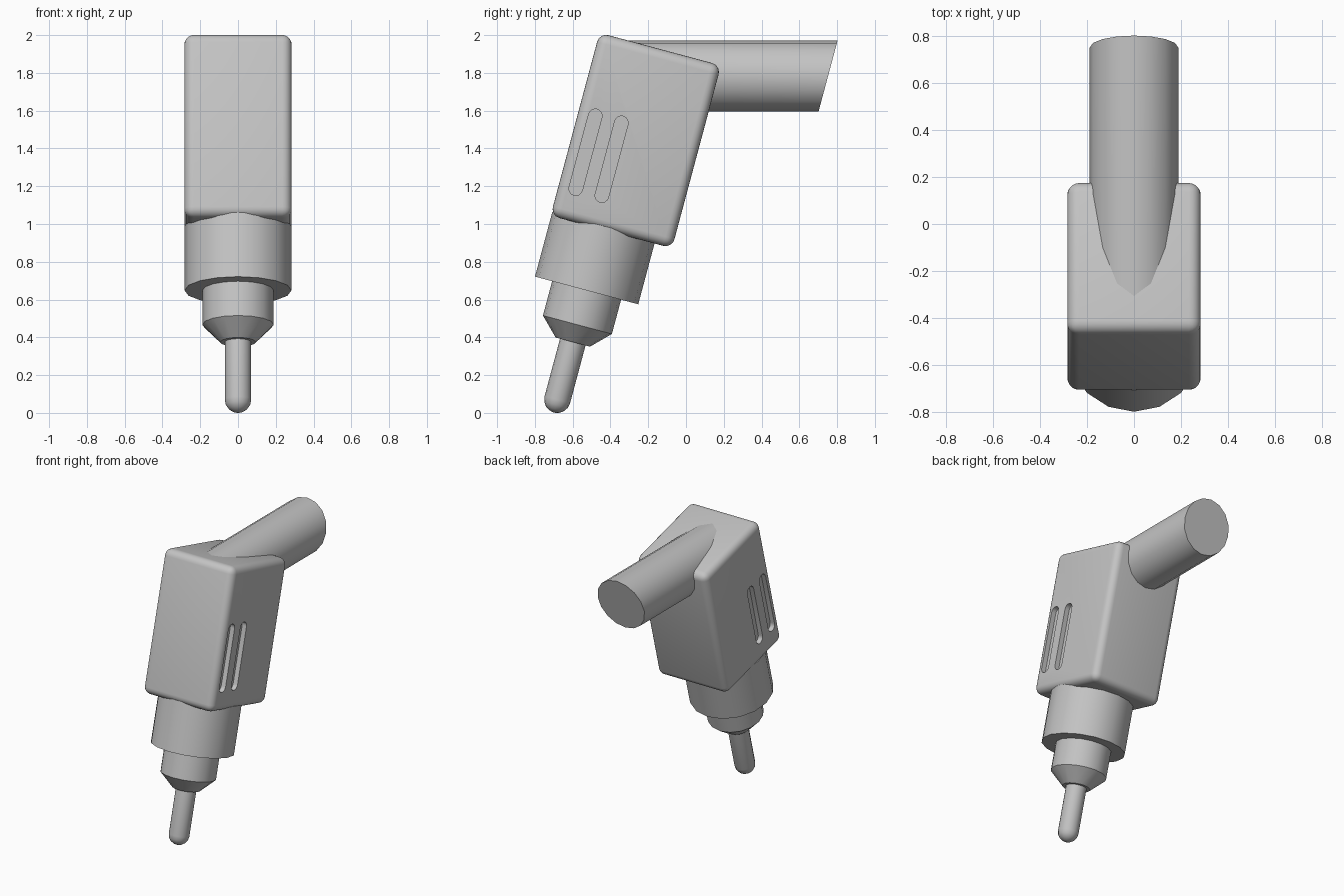
import bpy, bmesh, math
from mathutils import Matrix

cube = bpy.data.objects.get("Cube")
if cube:
    bpy.data.objects.remove(cube, do_unlink=True)

TILT = math.radians(15)
LEAN = Matrix.Rotation(-TILT, 4, 'X')   # the whole tool leans forward
SIDES = 16
AXIS = -0.676                           # nozzle axis in leaning coordinates

grey = bpy.data.materials.new("plain_grey")
grey.use_nodes = True
GREY = (0.55, 0.55, 0.55, 1)
grey.diffuse_color = GREY
grey.node_tree.nodes["Principled BSDF"].inputs["Base Color"].default_value = GREY


def make(name, bm, matrix=LEAN):
    bmesh.ops.recalc_face_normals(bm, faces=bm.faces)
    bm.transform(matrix)
    mesh = bpy.data.meshes.new(name)
    bm.to_mesh(mesh)
    bm.free()
    mesh.materials.append(grey)
    ob = bpy.data.objects.new(name, mesh)
    bpy.context.collection.objects.link(ob)
    return ob


def smooth(ob):
    bpy.ops.object.select_all(action='DESELECT')
    ob.select_set(True)
    bpy.context.view_layer.objects.active = ob
    bpy.ops.object.shade_smooth_by_angle(angle=math.radians(32))


def turned(name, profile):
    """Closed solid of rings (radius, height) about the nozzle axis."""
    bm = bmesh.new()
    rings = []
    for r, h in profile:
        rings.append([bm.verts.new((r * math.cos(a), AXIS + r * math.sin(a), h))
                      for a in (math.tau * i / SIDES for i in range(SIDES))])
    for lo, hi in zip(rings, rings[1:]):
        for i in range(SIDES):
            j = (i + 1) % SIDES
            bm.faces.new((lo[i], lo[j], hi[j], hi[i]))
    bm.faces.new(rings[0])
    bm.faces.new(rings[-1])
    smooth(make(name, bm))


# Housing: box with every edge rounded except the front and side bottom edges
HALF, FRONT, BACK, LOW, HIGH = 0.284, -0.963, -0.297, 0.823, 1.825
bm = bmesh.new()
bmesh.ops.create_cube(bm, size=1)
for v in bm.verts:
    v.co = (math.copysign(HALF, v.co.x), BACK if v.co.y > 0 else FRONT,
            HIGH if v.co.z > 0 else LOW)


def rounded(edge):
    on_bottom = all(v.co.z == LOW for v in edge.verts)
    on_back = all(v.co.y == BACK for v in edge.verts)
    return on_back or not on_bottom


bmesh.ops.bevel(bm, geom=[e for e in bm.edges if rounded(e)], offset=0.05,
                segments=5, profile=0.5, affect='EDGES', clamp_overlap=True)
housing = make("housing", bm)

# Vent slots: two round-ended grooves on each side
DEPTH, SLOT_R, SLOT_LOW, SLOT_HIGH = 0.035, 0.036, 0.995, 1.395
bm = bmesh.new()
for side in (-1, 1):
    for s in (-0.871, -0.728):
        outline = []
        for k in range(18):
            a = math.pi * (k if k < 9 else k - 1) / 8
            centre = SLOT_HIGH if k < 9 else SLOT_LOW
            outline.append(bm.verts.new((side * (HALF - DEPTH),
                                         s + SLOT_R * math.cos(a),
                                         centre + SLOT_R * math.sin(a))))
        face = bm.faces.new(outline)
        extruded = bmesh.ops.extrude_face_region(bm, geom=[face], use_keep_orig=True)
        moved = [g for g in extruded["geom"] if isinstance(g, bmesh.types.BMVert)]
        bmesh.ops.translate(bm, verts=moved, vec=(side * 0.1, 0, 0))
cutter = make("slot_cutter", bm)
cutter.hide_render = True
cut = housing.modifiers.new("slots", 'BOOLEAN')
cut.operation, cut.solver, cut.object = 'DIFFERENCE', 'EXACT', cutter
bpy.context.view_layer.objects.active = housing
bpy.ops.object.modifier_apply(modifier=cut.name)
bpy.data.objects.remove(cutter, do_unlink=True)
smooth(housing)

# Nozzle: collar, stepped neck with a cone, and a round-tipped pin
turned("collar", [(0.283, 0.49), (0.283, LOW + 0.02)])
turned("neck", [(0.094, 0.207), (0.189, 0.302), (0.189, 0.55)])
PIN_R, PIN_END = 0.07, -0.109
dome = [(PIN_R * math.sin(a), PIN_END - PIN_R * math.cos(a))
        for a in (math.radians(d) for d in (5, 23, 45, 67, 90))]
turned("pin", dome + [(PIN_R, 0.26)])

# Handle: level round bar whose ends are sheared parallel to the housing
START, END, HEIGHT, BAR_R = -0.45, 0.752, 1.783, 0.1885
bm = bmesh.new()
bmesh.ops.create_cone(bm, cap_ends=True, segments=SIDES, radius1=BAR_R,
                      radius2=BAR_R, depth=END - START,
                      matrix=Matrix.Rotation(math.pi / 2, 4, 'X'))
for v in bm.verts:
    v.co.y += v.co.z * math.tan(TILT)
smooth(make("handle", bm, Matrix.Translation((0, (START + END) / 2, HEIGHT))))
